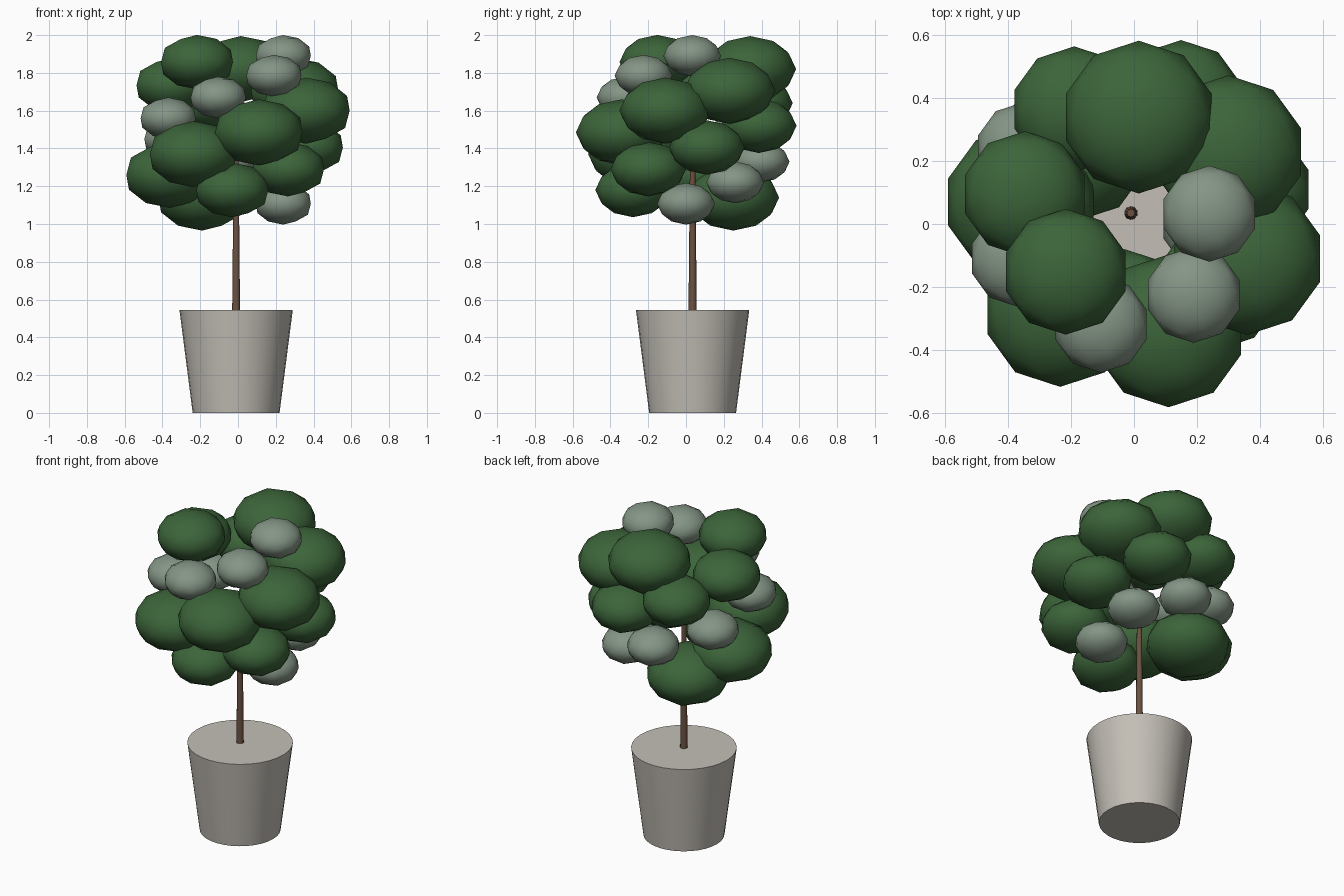
import bpy
from math import radians

cube = bpy.data.objects.get("Cube")
if cube:
    bpy.data.objects.remove(cube, do_unlink=True)


def make_material(name, rgb):
    mat = bpy.data.materials.new(name)
    mat.use_nodes = True
    mat.diffuse_color = (*rgb, 1)
    mat.node_tree.nodes["Principled BSDF"].inputs["Base Color"].default_value = (*rgb, 1)
    return mat


dark_green = make_material("dark_green_leaves", (0.045, 0.13, 0.042))
sage_green = make_material("sage_green_leaves", (0.23, 0.30, 0.235))
bark_brown = make_material("bark_brown", (0.15, 0.083, 0.052))
pot_grey = make_material("warm_grey_pot", (0.55, 0.52, 0.47))

AXIS_X, AXIS_Y = -0.01, 0.035


def tapered(name, sides, r_bottom, r_top, z0, z1, mat):
    """Upright tapered cylinder on the pot axis, with flat caps."""
    bpy.ops.mesh.primitive_cone_add(vertices=sides, radius1=r_bottom, radius2=r_top,
                                    depth=z1 - z0, location=(AXIS_X, AXIS_Y, (z0 + z1) / 2))
    obj = bpy.context.object
    obj.name = name
    obj.data.materials.append(mat)
    bpy.ops.object.shade_smooth_by_angle(angle=radians(40))


def clump(name, radius, centre, mat):
    """Squashed round leaf clump with a faceted outline."""
    bpy.ops.mesh.primitive_ico_sphere_add(subdivisions=2, radius=radius, location=centre)
    obj = bpy.context.object
    obj.name = name
    obj.scale.z = 0.72
    obj.data.materials.append(mat)
    bpy.ops.object.shade_smooth()


# Pot and trunk
tapered("pot", 32, 0.23, 0.30, 0.0, 0.545, pot_grey)
tapered("trunk", 10, 0.022, 0.013, 0.53, 1.45, bark_brown)

# Leaf clumps: centres grouped by size
large = [(0.11, -0.34, 1.485), (-0.235, -0.275, 1.37), (-0.36, 0.07, 1.26),
         (-0.19, 0.25, 1.14), (0.36, -0.11, 1.6), (0.3, 0.23, 1.705),
         (0.015, 0.34, 1.82)]
medium = [(-0.03, -0.28, 1.18), (0.265, -0.2, 1.29), (0.365, 0.11, 1.405),
          (-0.217, -0.152, 1.857), (-0.347, 0.095, 1.735),
          (0.15, 0.385, 1.52), (-0.19, 0.365, 1.64)]
small = [(0.24, 0.0, 1.107), (0.24, 0.033, 1.89), (0.19, -0.225, 1.785),
         (-0.105, -0.32, 1.67), (-0.37, -0.11, 1.56), (-0.35, 0.235, 1.45),
         (-0.05, 0.395, 1.33), (0.22, 0.26, 1.22)]

for label, radius, centres, mat in (("large_leaf_clump", 0.243, large, dark_green),
                                    ("medium_leaf_clump", 0.2, medium, dark_green),
                                    ("small_leaf_clump", 0.153, small, sage_green)):
    for i, centre in enumerate(centres, 1):
        clump(f"{label}_{i}", radius, centre, mat)
